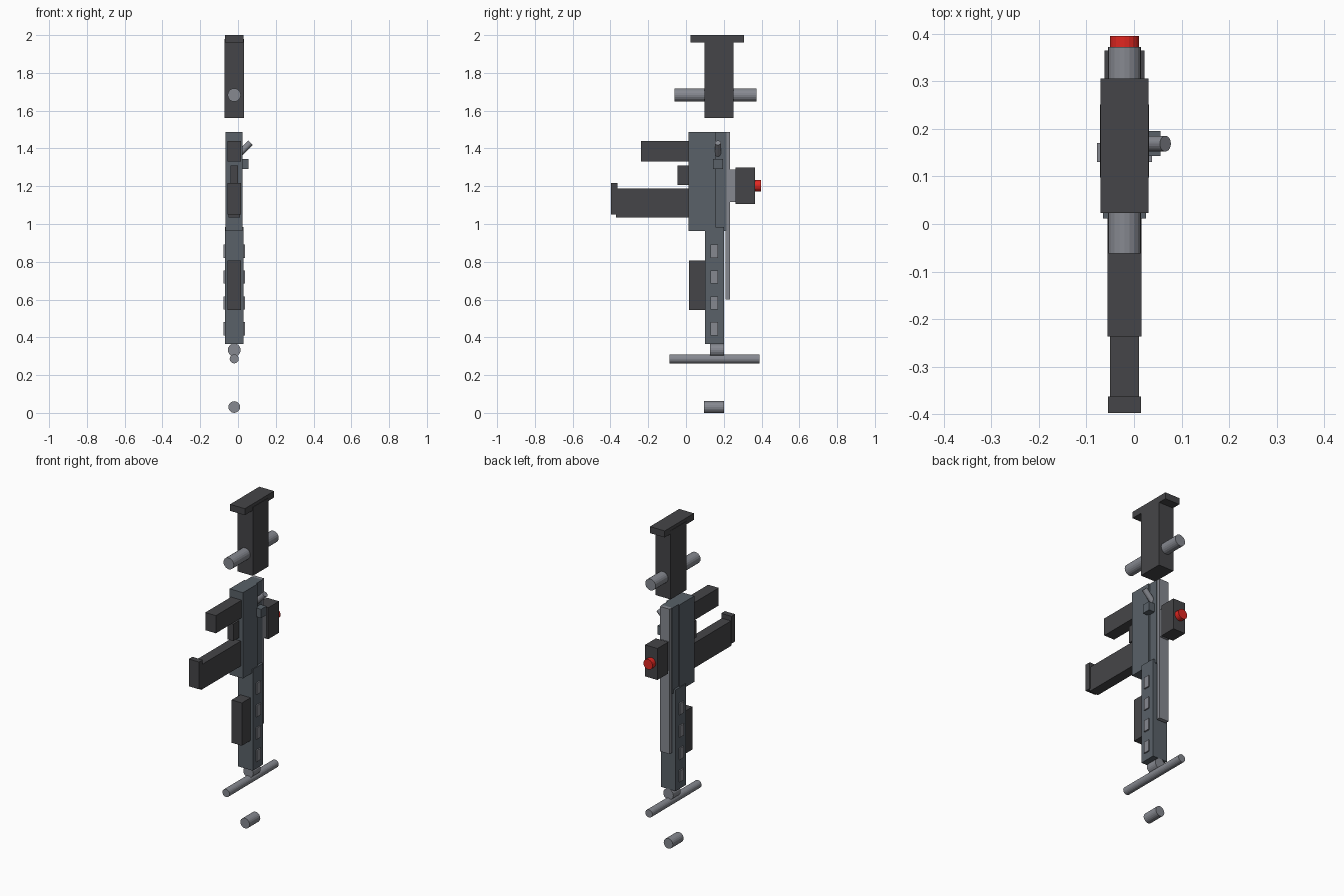
import bpy
from mathutils import Vector

if "Cube" in bpy.data.objects:
    bpy.data.objects.remove(bpy.data.objects["Cube"])

CX = -0.02  # symmetry plane of the body


def material(name, rgb):
    m = bpy.data.materials.new(name)
    m.diffuse_color = (*rgb, 1)
    m.use_nodes = True
    m.node_tree.nodes["Principled BSDF"].inputs["Base Color"].default_value = m.diffuse_color
    return m


DARK = material("dark_polymer", (0.06, 0.06, 0.065))
SLATE = material("slate_metal", (0.10, 0.12, 0.14))
STEEL = material("steel", (0.24, 0.25, 0.28))
RED = material("red", (0.75, 0.02, 0.015))


def box(name, x, y, z, mat):
    """Box from (min, max) ranges."""
    bpy.ops.mesh.primitive_cube_add(size=1, location=[sum(r) / 2 for r in (x, y, z)])
    o = bpy.context.object
    o.name = name
    o.scale = [r[1] - r[0] for r in (x, y, z)]
    bpy.ops.object.transform_apply(location=False, rotation=False, scale=True)
    o.data.materials.append(mat)


def mid_box(name, half, y, z, mat):
    """Box centred on the body plane."""
    box(name, (CX - half, CX + half), y, z, mat)


def rod(name, a, b, r, mat):
    """Cylinder between two points."""
    a, b = Vector(a), Vector(b)
    bpy.ops.mesh.primitive_cylinder_add(vertices=20, radius=r, depth=(b - a).length,
                                        location=(a + b) / 2)
    o = bpy.context.object
    o.name = name
    o.rotation_euler = (b - a).to_track_quat('Z', 'Y').to_euler()
    o.data.materials.append(mat)


def y_rod(name, y, z, r, mat):
    rod(name, (CX, y[0], z), (CX, y[1], z), r, mat)


# Stock
mid_box("stock", 0.052, (0.098, 0.252), (1.56, 1.98), DARK)
mid_box("butt_plate", 0.05, (0.023, 0.306), (1.96, 2.0), DARK)
y_rod("stock_tube", (-0.062, 0.373), 1.683, 0.035, STEEL)

# Receiver and rail
mid_box("receiver", 0.045, (0.012, 0.155), (0.962, 1.488), SLATE)
mid_box("receiver_top", 0.036, (0.155, 0.214), (0.962, 1.488), SLATE)
mid_box("rail", 0.032, (0.21, 0.234), (0.6, 1.488), STEEL)

# Handguard with vents on both sides
mid_box("handguard", 0.05, (0.1, 0.2), (0.365, 0.985), SLATE)
for i in range(4):
    z = 0.445 + i * 0.137
    for side, name in ((-1, "left"), (1, "right")):
        x = CX + side * 0.05
        box(f"vent_{name}_{i + 1}", (x - 0.008, x + 0.008), (0.13, 0.17),
            (z - 0.035, z + 0.035), STEEL)
mid_box("foregrip", 0.035, (0.016, 0.102), (0.546, 0.808), DARK)

# Muzzle end
y_rod("barrel_tube", (0.128, 0.2), 0.333, 0.034, STEEL)
y_rod("cross_tube", (-0.088, 0.388), 0.286, 0.024, STEEL)
y_rod("muzzle_tip", (0.096, 0.2), 0.031, 0.031, STEEL)

# Grip, trigger and magazine
mid_box("grip", 0.036, (-0.237, 0.014), (1.332, 1.44), DARK)
mid_box("trigger", 0.019, (-0.044, 0.014), (1.206, 1.31), DARK)
mid_box("magazine", 0.031, (-0.37, 0.014), (1.035, 1.188), DARK)
mid_box("magazine_base", 0.035, (-0.398, -0.363), (1.05, 1.217), DARK)

# Bolt handle on the right
box("bolt_block", (0.0, 0.056), (0.143, 0.196), (1.29, 1.344), SLATE)
rod("bolt_handle", (0.0, 0.169, 1.364), (0.066, 0.169, 1.43), 0.0165, STEEL)

# Sight
mid_box("sight_mount", 0.03, (0.23, 0.265), (1.117, 1.288), STEEL)
mid_box("sight", 0.042, (0.261, 0.365), (1.107, 1.3), DARK)
y_rod("sight_lens", (0.35, 0.396), 1.203, 0.031, RED)
